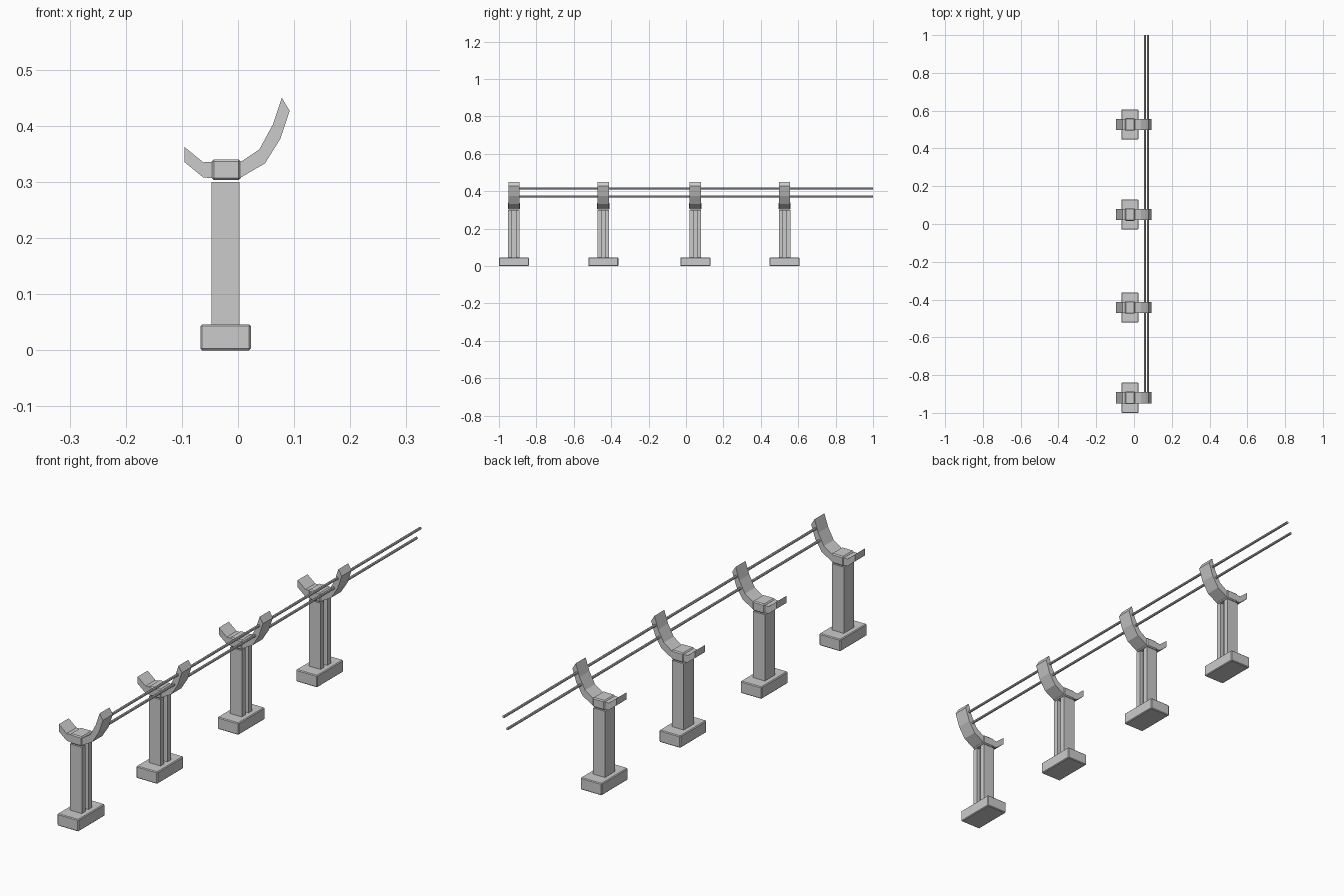
import bpy, bmesh
from mathutils import Vector

if "Cube" in bpy.data.objects:
    bpy.data.objects.remove(bpy.data.objects["Cube"])


def finish(name, bm, bevel=0.0):
    bmesh.ops.recalc_face_normals(bm, faces=bm.faces)
    me = bpy.data.meshes.new(name)
    bm.to_mesh(me)
    bm.free()
    ob = bpy.data.objects.new(name, me)
    bpy.context.collection.objects.link(ob)
    if bevel:
        m = ob.modifiers.new("bevel", 'BEVEL')
        m.width = bevel
        m.segments = 1
    return ob


def prism(name, pts, offset):
    """Extrude a closed 3D outline along an offset vector."""
    bm = bmesh.new()
    face = bm.faces.new([bm.verts.new(p) for p in pts])
    ext = bmesh.ops.extrude_face_region(bm, geom=[face])
    verts = [g for g in ext["geom"] if isinstance(g, bmesh.types.BMVert)]
    if face.is_valid and all(len(e.link_faces) < 2 for e in face.edges):
        bm.faces.remove(face)
    bmesh.ops.translate(bm, verts=verts, vec=offset)
    # make sure the starting cap exists
    edges = [e for e in bm.edges if e.is_boundary]
    if edges:
        bmesh.ops.holes_fill(bm, edges=edges, sides=0)
    return finish(name, bm)


def box(name, lo, hi, bevel=0.0):
    lo, hi = Vector(lo), Vector(hi)
    bm = bmesh.new()
    bmesh.ops.create_cube(bm, size=1)
    bmesh.ops.scale(bm, vec=hi - lo, verts=bm.verts)
    bmesh.ops.translate(bm, vec=(lo + hi) / 2, verts=bm.verts)
    return finish(name, bm, bevel)


# Side profiles (x, z) of the two bracket arms
SHORT_ARM = [(-0.04, 0.306), (-0.062, 0.308), (-0.095, 0.335),
             (-0.095, 0.362), (-0.062, 0.335), (-0.04, 0.336)]
LONG_ARM = [(0.0, 0.306), (0.005, 0.308), (0.048, 0.333), (0.075, 0.376),
            (0.092, 0.427), (0.078, 0.45), (0.062, 0.402), (0.038, 0.358),
            (0.005, 0.336), (0.0, 0.336)]
# Plan (x, y) of the post, with a groove on the rail side
POST = [(-0.047, -0.031), (0.003, -0.031), (0.003, -0.01), (-0.012, -0.01),
        (-0.012, 0.01), (0.003, 0.01), (0.003, 0.031), (-0.047, 0.031)]

for i, y in enumerate((-0.92, -0.442, 0.05, 0.527), 1):
    # Foot block
    box(f"foot_{i}", (-0.067, y - 0.08, 0), (0.023, y + 0.08, 0.046), 0.003)
    # Grooved post
    prism(f"post_{i}", [(px, y + py, 0.045) for px, py in POST], (0, 0, 0.255))
    # Collar on top of the post
    box(f"collar_{i}", (-0.047, y - 0.033, 0.303), (0.005, y + 0.033, 0.34), 0.004)
    # Bracket arms
    for name, prof in (("short_arm", SHORT_ARM), ("long_arm", LONG_ARM)):
        prism(f"{name}_{i}", [(x, y - 0.03, z) for x, z in prof], (0, 0.06, 0))

# Rails running through the long arms
for name, x, z in (("upper_rail", 0.074, 0.415), ("lower_rail", 0.058, 0.373)):
    bpy.ops.mesh.primitive_cylinder_add(vertices=8, radius=0.005, depth=1.91,
                                        location=(x, 0.045, z), rotation=(1.570796, 0, 0))
    bpy.context.object.name = name
